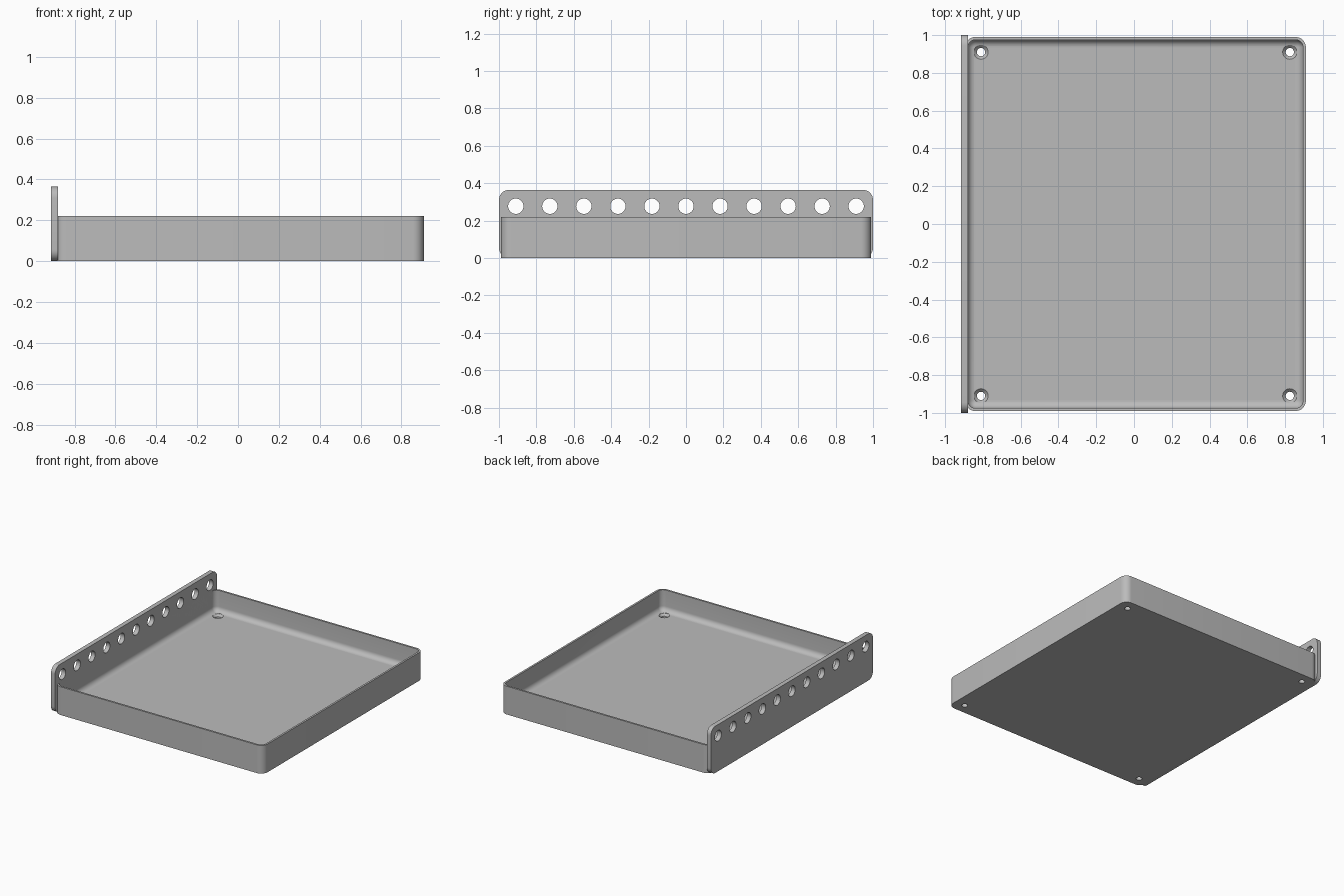
import bpy, bmesh, math
from mathutils import Matrix, Vector

if "Cube" in bpy.data.objects:
    bpy.data.objects.remove(bpy.data.objects["Cube"])

# One grey plastic for everything
grey = bpy.data.materials.new("grey plastic")
grey.use_nodes = True
colour = (0.5, 0.5, 0.5, 1)
grey.diffuse_color = colour
grey.node_tree.nodes["Principled BSDF"].inputs["Base Color"].default_value = colour

X0, X1, Y = -0.895, 0.91, 0.99      # tray outline
HEIGHT, FLOOR, WALL, FILLET, CORNER = 0.22, 0.055, 0.015, 0.04, 0.055


def outline(u0, u1, v0, v1, radius, steps=8):
    """Counter-clockwise rounded rectangle as 2D points."""
    points = []
    centres = [(u1 - radius, v1 - radius), (u0 + radius, v1 - radius),
               (u0 + radius, v0 + radius), (u1 - radius, v0 + radius)]
    for quarter, (cu, cv) in enumerate(centres):
        for i in range(steps + 1):
            a = (quarter + i / steps) * math.pi / 2
            points.append((cu + radius * math.cos(a), cv + radius * math.sin(a)))
    return points


def loft(name, rings):
    """Skin a stack of equal rings and cap both ends."""
    bm = bmesh.new()
    loops = [[bm.verts.new(p) for p in ring] for ring in rings]
    for a, b in zip(loops, loops[1:]):
        for i in range(len(a)):
            j = (i + 1) % len(a)
            bm.faces.new((a[i], a[j], b[j], b[i]))
    bm.faces.new(loops[0][::-1])
    bm.faces.new(loops[-1])
    bmesh.ops.recalc_face_normals(bm, faces=bm.faces[:])
    mesh = bpy.data.meshes.new(name)
    bm.to_mesh(mesh)
    bm.free()
    obj = bpy.data.objects.new(name, mesh)
    bpy.context.collection.objects.link(obj)
    mesh.materials.append(grey)
    return obj


def round_rings(centre, axis, profile, sides=32):
    """Circles along an axis from (distance, radius) pairs."""
    turn = Vector((0, 0, 1)).rotation_difference(Vector(axis)).to_matrix().to_4x4()
    place = Matrix.Translation(centre) @ turn
    return [[place @ Vector((r * math.cos(2 * math.pi * i / sides),
                             r * math.sin(2 * math.pi * i / sides), d))
             for i in range(sides)] for d, r in profile]


def drill(obj, cutters):
    """Subtract the cutters, apply, then smooth the curved faces."""
    bpy.context.view_layer.objects.active = obj
    for cutter in cutters:
        mod = obj.modifiers.new("hole", "BOOLEAN")
        mod.operation, mod.solver, mod.object = "DIFFERENCE", "EXACT", cutter
        bpy.ops.object.modifier_apply(modifier=mod.name)
    for cutter in cutters:
        bpy.data.objects.remove(cutter)
    bpy.ops.object.select_all(action="DESELECT")
    obj.select_set(True)
    bpy.ops.object.shade_smooth_by_angle(angle=math.radians(30))


# Tray: outer wall, rim, inner wall and filleted floor
def tray_ring(inset, z):
    radius = max(CORNER - inset, 0.006)
    return [(x, y, z) for x, y in
            outline(X0 + inset, X1 - inset, -Y + inset, Y - inset, radius)]


rings = [tray_ring(0, 0), tray_ring(0, HEIGHT), tray_ring(WALL, HEIGHT)]
for i in range(9):
    a = i / 8 * math.pi / 2
    rings.append(tray_ring(WALL + FILLET * (1 - math.cos(a)),
                           FLOOR + FILLET * (1 - math.sin(a))))
tray = loft("tray", rings)

# Countersunk screw holes in the four floor corners
screw_profile = [(-0.05, 0.022), (FLOOR - 0.016, 0.022),
                 (FLOOR, 0.038), (FLOOR + 0.01, 0.038)]
drill(tray, [loft("screw_cutter", round_rings((x, y, 0), (0, 0, 1), screw_profile))
             for x in (-0.81, 0.825) for y in (-0.91, 0.91)])

# Tall side plate with a row of round holes
plate = loft("side_plate", [[(x, y, z) for y, z in outline(-1, 1, 0, 0.365, 0.055)]
                            for x in (-0.915, -0.88)])
hole_profile = [(-0.1, 0.041), (0.1, 0.041)]
drill(plate, [loft("hole_cutter", round_rings((-0.9, 0.182 * i, 0.277), (1, 0, 0), hole_profile))
              for i in range(-5, 6)])
